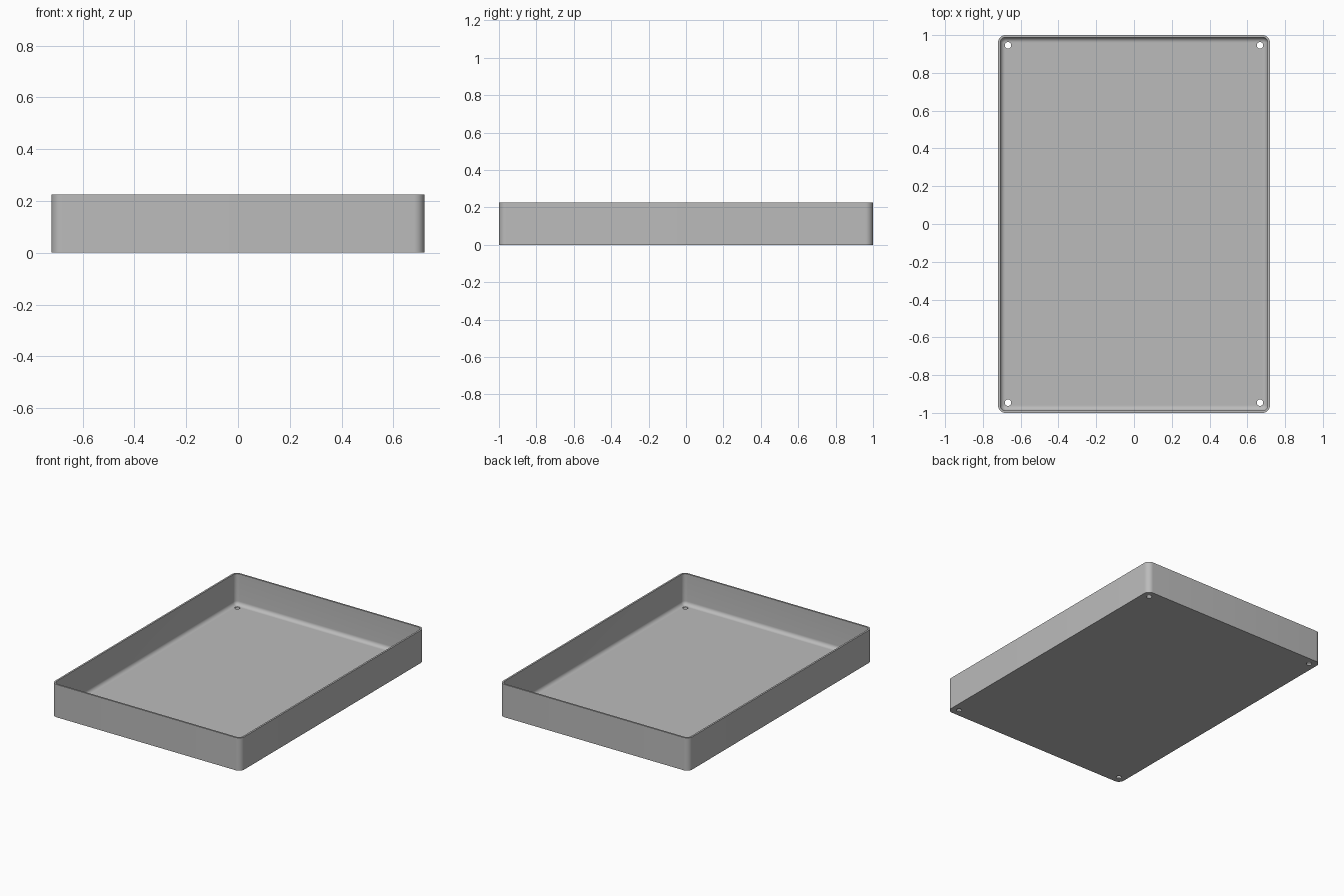
import bpy, bmesh, math

cube = bpy.data.objects.get("Cube")
if cube:
    bpy.data.objects.remove(cube)

HALF_X, HALF_Y, HEIGHT = 0.72, 1.0, 0.225
CORNER, WALL, FLOOR, FILLET = 0.04, 0.012, 0.012, 0.026
ARC, STEPS = 10, 8

grey = bpy.data.materials.new("light grey")
grey.use_nodes = True
colour = (0.5, 0.5, 0.5, 1)
grey.diffuse_color = colour
grey.node_tree.nodes["Principled BSDF"].inputs["Base Color"].default_value = colour


def rounded_loop(bm, inset, z):
    """Rounded rectangle of vertices, inset from the outer outline."""
    r = CORNER - inset
    verts = []
    for quarter, (sx, sy) in enumerate([(1, 1), (-1, 1), (-1, -1), (1, -1)]):
        for i in range(ARC + 1):
            a = (quarter + i / ARC) * math.pi / 2
            verts.append(bm.verts.new((sx * (HALF_X - CORNER) + r * math.cos(a),
                                       sy * (HALF_Y - CORNER) + r * math.sin(a), z)))
    return verts


# Tray: outer wall, rim, inner wall, fillet and floor
rings = [(0, 0), (0, HEIGHT), (WALL, HEIGHT)]
for i in range(STEPS + 1):
    a = i / STEPS * math.pi / 2
    rings.append((WALL + FILLET * (1 - math.cos(a)),
                  FLOOR + FILLET * (1 - math.sin(a))))
bm = bmesh.new()
loops = [rounded_loop(bm, inset, z) for inset, z in rings]
for low, high in zip(loops, loops[1:]):
    for i in range(len(low)):
        j = (i + 1) % len(low)
        bm.faces.new((low[i], low[j], high[j], high[i]))
bm.faces.new(loops[0][::-1])
bm.faces.new(loops[-1])
bmesh.ops.recalc_face_normals(bm, faces=bm.faces)
mesh = bpy.data.meshes.new("tray")
bm.to_mesh(mesh)
bm.free()
mesh.materials.append(grey)
tray = bpy.data.objects.new("tray", mesh)
bpy.context.collection.objects.link(tray)

# Screw holes through the floor corners
cutters = []
for sx in (-1, 1):
    for sy in (-1, 1):
        bpy.ops.mesh.primitive_cylinder_add(vertices=32, radius=0.017, depth=0.16,
                                            location=(sx * 0.667, sy * 0.946, 0))
        cutter = bpy.context.object
        cutter.name = "hole_cutter"
        cutter.data.materials.append(grey)
        cutters.append(cutter)
        cut = tray.modifiers.new("screw_hole", 'BOOLEAN')
        cut.operation, cut.solver, cut.object = 'DIFFERENCE', 'EXACT', cutter

bpy.ops.object.select_all(action='DESELECT')
tray.select_set(True)
bpy.context.view_layer.objects.active = tray
for modifier in list(tray.modifiers):
    bpy.ops.object.modifier_apply(modifier=modifier.name)
for cutter in cutters:
    bpy.data.objects.remove(cutter)
bpy.ops.object.shade_smooth_by_angle(angle=math.radians(35))
